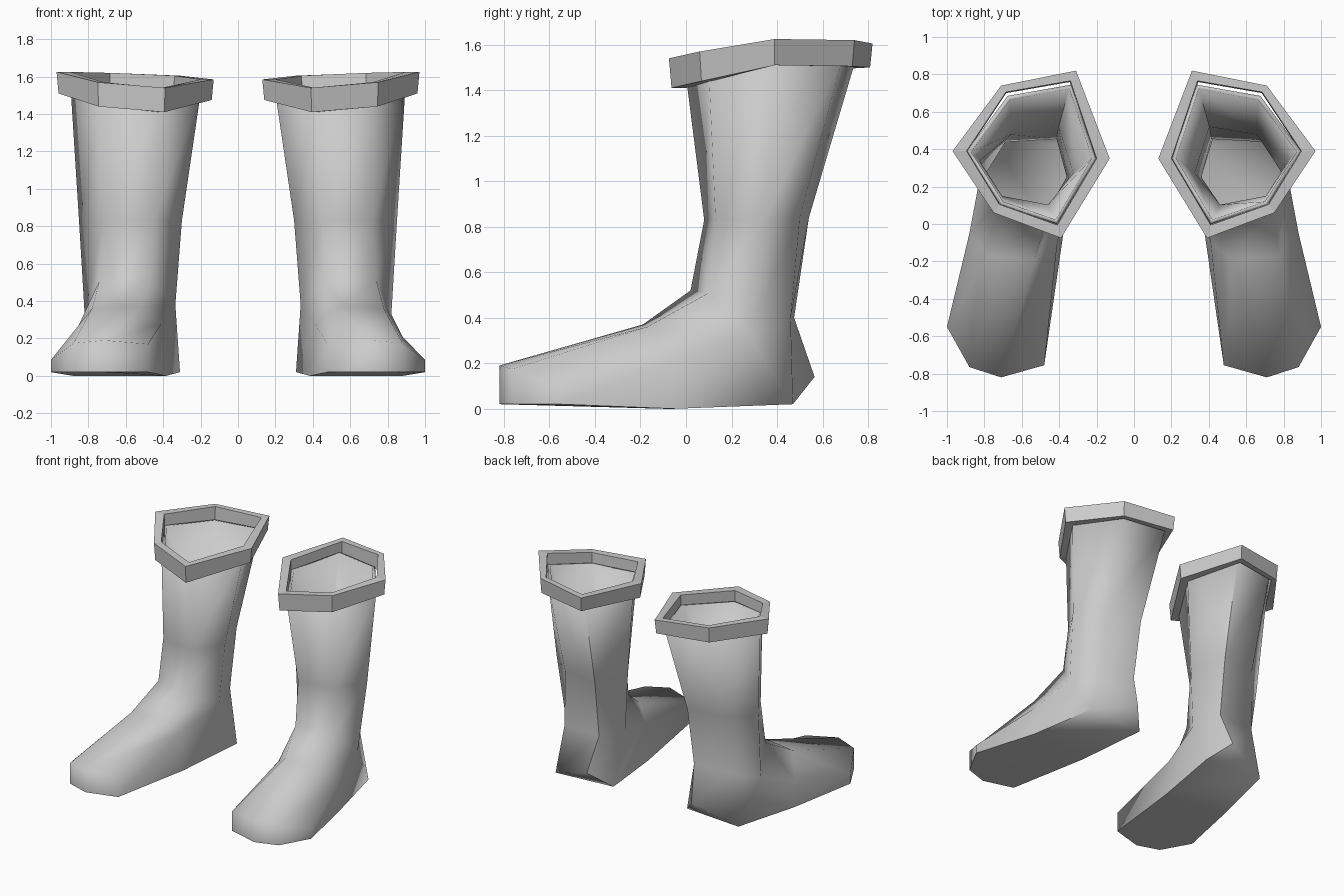
import bpy, math

grey = bpy.data.materials.new("light_grey")
grey.diffuse_color = (0.6, 0.6, 0.6, 1)


def make(name, verts, faces, side):
    """Build a mesh; side = -1 mirrors it across x."""
    me = bpy.data.meshes.new(name)
    if side < 0:
        faces = [f[::-1] for f in faces]
    me.from_pydata([(x * side, y, z) for x, y, z in verts], [], faces)
    me.materials.append(grey)
    ob = bpy.data.objects.new(name, me)
    bpy.context.collection.objects.link(ob)
    return ob


def bands(rings, n=6):
    """Quads joining successive rings (rings run from top to bottom, clockwise from above)."""
    return [(r * n + i, r * n + (i + 1) % n, (r + 1) * n + (i + 1) % n, (r + 1) * n + i)
            for r in range(rings - 1) for i in range(n)]


# columns: back inner, back outer, outer, front outer, front inner, inner
top = [(.335, .745, 1.53), (.675, .685, 1.53), (.895, .39, 1.54),
       (.715, .10, 1.49), (.41, 0, 1.46), (.20, .35, 1.51)]
calf = [(.39, .54, .84), (.67, .50, .84), (.85, .34, .83),
        (.72, .13, .83), (.45, .08, .83), (.30, .27, .83)]
ankle = [(.40, .475, .40), (.70, .46, .40), (.82, .27, .33),
         (.74, .10, .51), (.47, .02, .52), (.335, .25, .38)]
# foot: instep, toe cap, sole
foot = [(.88, -.05, .21), (.78, -.17, .36), (.53, -.19, .37), (.41, -.10, .28),      # 18-21 instep
        (1.0, -.55, .085), (.88, -.765, .175), (.71, -.82, .19), (.48, -.755, .17),  # 22-25 toe top
        (1.0, -.55, .02), (.88, -.765, .02), (.71, -.82, .02), (.48, -.755, .02),    # 26-29 toe sole
        (.88, -.05, 0), (.385, -.10, 0),                                             # 30-31 arch
        (.77, .47, .02), (.31, .43, .02), (.44, .565, .14)]                          # 32-34 heel
foot_faces = [
    (14, 15, 19, 18), (15, 16, 20, 19), (16, 17, 21, 20),        # instep
    (18, 19, 23, 22), (19, 20, 24, 23), (20, 21, 25, 24),        # toe top
    (22, 23, 27, 26), (23, 24, 28, 27), (24, 25, 29, 28),        # toe wall
    (13, 14, 32), (14, 18, 30, 32), (18, 22, 26, 30),            # outer side
    (17, 12, 34, 33), (21, 17, 33, 31), (25, 21, 31, 29),        # inner side
    (12, 13, 32, 34), (34, 32, 33),                              # heel
    (33, 32, 30, 31), (31, 30, 26, 27, 28, 29)]                  # sole

# cuff rings
outer = [(.31, .82, 1.605), (.71, .74, 1.62), (.97, .39, 1.625),
         (.75, .06, 1.57), (.39, -.075, 1.54), (.13, .35, 1.585)]
inner = [(.34, .765, 1.605), (.685, .705, 1.62), (.895, .39, 1.625),
         (.72, .105, 1.57), (.41, -.005, 1.54), (.20, .35, 1.585)]
drop = [.105, .115, .115, .13, .13, .11]


def lowered(ring, k):
    """Drop a ring by the cuff height, drawing it in slightly."""
    return [(.55 + (x - .55) * k, .38 + (y - .38) * k, z - d)
            for (x, y, z), d in zip(ring, drop)]


for side, label in ((1, "right"), (-1, "left")):
    boot = make(label + "_boot", top + calf + ankle + foot, bands(3) + foot_faces, side)
    # thin boot wall
    wall = boot.modifiers.new("wall", 'SOLIDIFY')
    wall.thickness = .025
    wall.offset = -1
    bpy.ops.object.select_all(action='DESELECT')
    boot.select_set(True)
    bpy.context.view_layer.objects.active = boot
    bpy.ops.object.shade_smooth_by_angle(angle=math.radians(75))

    rings = inner + outer + lowered(outer, .975) + lowered(inner, .985) + inner
    faces = [tuple(i % 24 for i in f) for f in bands(5)]
    make(label + "_cuff", rings[:24], faces, side)
